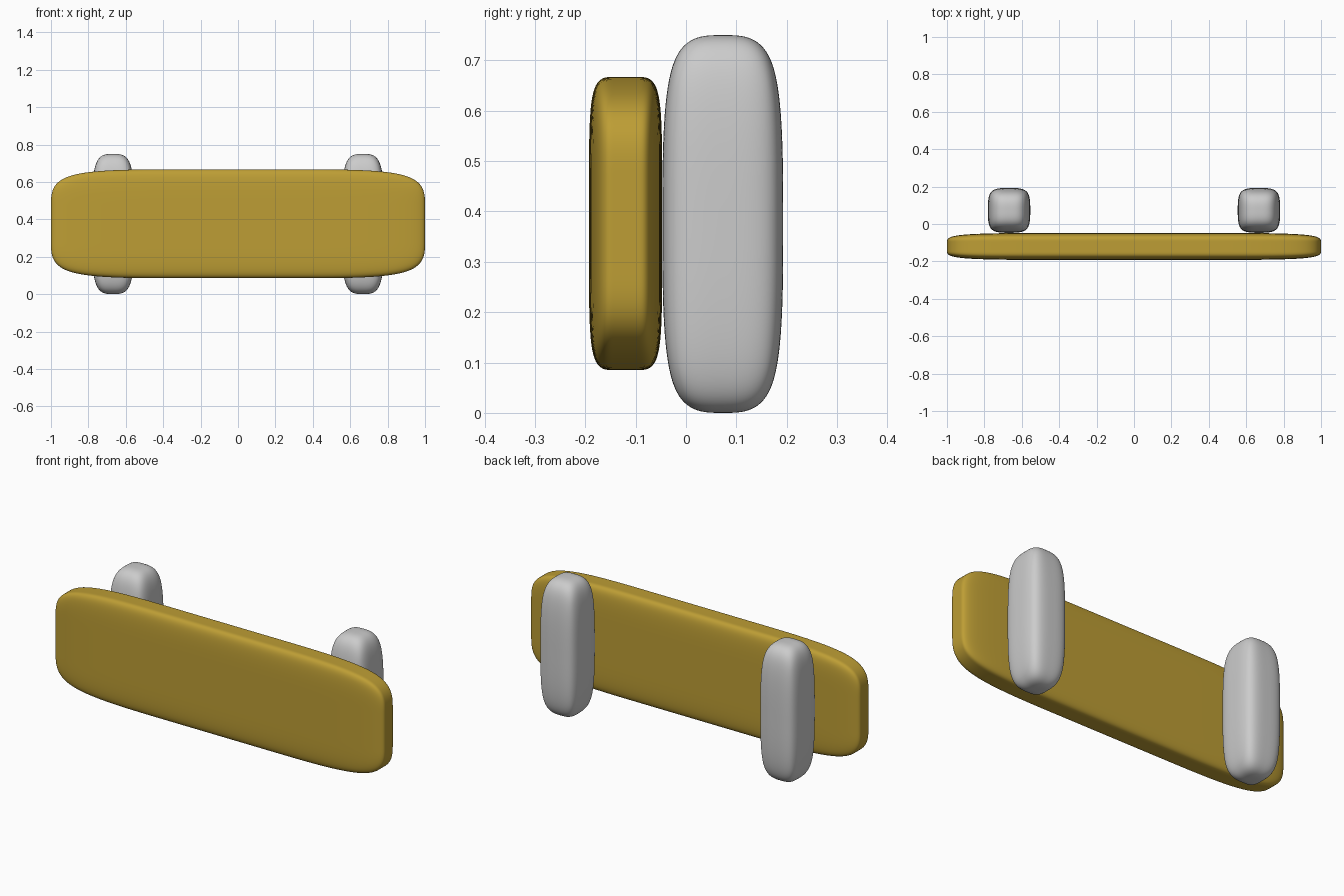
import bpy, bmesh
from mathutils import Vector

if "Cube" in bpy.data.objects:
    bpy.data.objects.remove(bpy.data.objects["Cube"])


def soft_block(name, center, size, cuts):
    """Box with evenly spaced cuts, rounded by subdivision."""
    bm = bmesh.new()
    bmesh.ops.create_cube(bm, size=1)
    bmesh.ops.subdivide_edges(bm, edges=bm.edges[:], cuts=cuts, use_grid_fill=True)
    for v in bm.verts:
        v.co = Vector(c + p * s for c, p, s in zip(center, v.co, size))
    for f in bm.faces:
        f.smooth = True
    me = bpy.data.meshes.new(name)
    bm.to_mesh(me)
    bm.free()
    ob = bpy.data.objects.new(name, me)
    bpy.context.collection.objects.link(ob)
    sub = ob.modifiers.new("round", 'SUBSURF')
    sub.levels = sub.render_levels = 4
    return ob


# Wide plank at the front
plank = soft_block("plank", (0, -0.12, 0.376), (2, 0.145, 0.582), 2)
mat = bpy.data.materials.new("ochre")
mat.diffuse_color = (0.51, 0.34, 0.035, 1)
mat.use_nodes = True
mat.node_tree.nodes["Principled BSDF"].inputs["Base Color"].default_value = mat.diffuse_color
plank.data.materials.append(mat)

# Two grey posts behind it
for side, x in (("left", -0.668), ("right", 0.668)):
    soft_block(side + "_post", (x, 0.073, 0.375), (0.227, 0.24, 0.75), 1)
